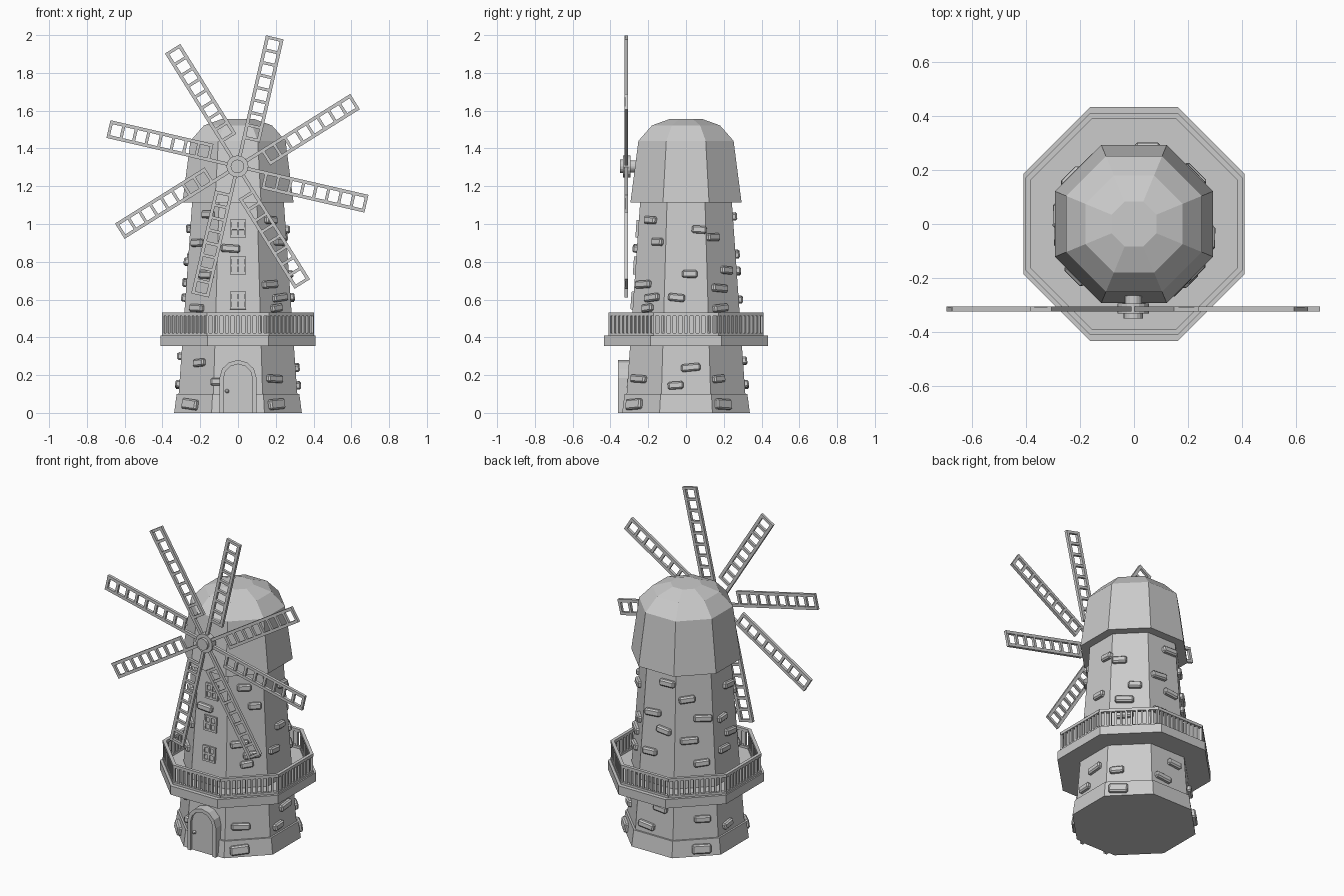
import bpy, bmesh, math, random
from mathutils import Matrix, Vector

if "Cube" in bpy.data.objects:
    bpy.data.objects.remove(bpy.data.objects["Cube"])

random.seed(4)
S = math.tan(math.pi / 8)


def finish(name, bm, bevel=0):
    bmesh.ops.recalc_face_normals(bm, faces=bm.faces)
    me = bpy.data.meshes.new(name)
    bm.to_mesh(me)
    bm.free()
    ob = bpy.data.objects.new(name, me)
    bpy.context.collection.objects.link(ob)
    if bevel:
        m = ob.modifiers.new("bevel", 'BEVEL')
        m.width = bevel
        m.segments = 1
    return ob


def octagon(ax, ay=None):
    """Corners of an octagon with flats facing x and y."""
    ay = ay or ax
    hx = (ax + ay) / 2 * S - (ay - ax) / 2
    hy = (ax + ay) / 2 * S + (ay - ax) / 2
    return [(ax, -hy), (ax, hy), (hx, ay), (-hx, ay),
            (-ax, hy), (-ax, -hy), (-hx, -ay), (hx, -ay)]


def loft(name, sections):
    """Closed solid through a stack of (corner list, z)."""
    bm = bmesh.new()
    rings = [[bm.verts.new((x, y, z)) for x, y in pts] for pts, z in sections]
    for a, b in zip(rings, rings[1:]):
        for i in range(8):
            j = (i + 1) % 8
            bm.faces.new((a[i], a[j], b[j], b[i]))
    bm.faces.new(rings[0])
    bm.faces.new(rings[-1])
    return finish(name, bm)


def box(bm, size, mat):
    bmesh.ops.create_cube(bm, size=1, matrix=mat @ Matrix.Diagonal((*size, 1)))


def radius(z):
    return 0.338 - 0.13 * z if z < 0.1 else 0.314 - 0.07 * (z - 0.1)


def wall(k, u, z):
    """Frame on facet k of the tower: x along wall, y outward, z up."""
    slope = math.atan(0.13 if z < 0.1 else 0.07)
    return (Matrix.Rotation(math.radians(45 * k - 90), 4, 'Z')
            @ Matrix.Translation((u, radius(z), z)) @ Matrix.Rotation(slope, 4, 'X'))


# tower, footing, gallery floor and cap
loft("footing", [(octagon(0.338), 0), (octagon(0.325), 0.1)])
loft("tower", [(octagon(radius(0.1)), 0.1), (octagon(radius(1.14)), 1.14)])
loft("gallery_floor", [(octagon(0.41, 0.435), 0.355), (octagon(0.41, 0.435), 0.41)])
loft("cap", [(octagon(r), z) for r, z in
             ((0.294, 1.115), (0.252, 1.44), (0.18, 1.522), (0.083, 1.557))])

# gallery railing
bm = bmesh.new()
pts = octagon(0.392, 0.4)
for i in range(8):
    a, b = Vector(pts[i]), Vector(pts[(i + 1) % 8])
    d = b - a
    rot = Matrix.Rotation(math.atan2(d.y, d.x), 4, 'Z')
    mid = (a + b) / 2
    for z in (0.415, 0.522):
        box(bm, (d.length + 0.008, 0.02, 0.018), Matrix.Translation((mid.x, mid.y, z)) @ rot)
    for j in range(11):
        p = a.lerp(b, j / 11)
        box(bm, (0.013, 0.013, 0.11), Matrix.Translation((p.x, p.y, 0.467)) @ rot)
finish("railing", bm)

# protruding stones, (offset, height) per facet counted from +x
stones = {
    0: [(.07, .97), (.02, .735), (-.05, .61), (.025, .24), (-.055, .145)],
    1: [(-.06, .93), (.03, .755), (-.03, .66), (-.03, .555), (-.07, .18), (-.06, .045)],
    2: [(.05, 1.04), (-.04, .84), (.04, .75), (-.05, .6), (.04, .275), (-.05, .15)],
    3: [(-.04, .95), (.05, .83), (-.03, .7), (.04, .56), (.04, .22), (.03, .045)],
    4: [(.05, .975), (-.03, .8), (.04, .69), (-.03, .61), (.03, .3), (-.04, .15)],
    5: [(.03, 1.05), (-.04, .9), (.04, .73), (-.02, .555), (.02, .265), (-.02, .045)],
    6: [(-.04, .87), (-.11, .165)],
    7: [(-.01, 1.02), (.05, .905), (-.04, .68), (.03, .61), (.0, .555), (-.04, .18),
        (-.05, .045)],
}
bm = bmesh.new()
for k, spots in stones.items():
    for u, z in spots:
        low = z < 0.1
        # facet tangents run opposite to the local x axis after rotation
        m = wall(k, -u, z) @ Matrix.Rotation(random.uniform(-0.12, 0.12), 4, 'Y')
        if k == 6 and z < 0.2:
            m = wall(k, -u * 0.95, z) @ Matrix.Translation((0, 0, 0))
        box(bm, (0.11 if low else random.uniform(0.075, 0.11), 0.045,
                 0.055 if low else 0.04), m)
finish("wall_stones", bm, 0.008)

# windows on the front
bm = bmesh.new()
for z in (0.595, 0.78, 0.975):
    m = wall(6, 0, z)
    box(bm, (0.08, 0.008, 0.09), m)
    for s in (-1, 0, 1):
        box(bm, (0.012, 0.024, 0.09), m @ Matrix.Translation((s * 0.037, 0, 0)))
        box(bm, (0.086, 0.022, 0.012), m @ Matrix.Translation((0, 0, s * 0.041)))
finish("windows", bm)


# door with arched surround
def arch(w, spring, top):
    arc = [(w * math.cos(math.pi * i / 6), spring + (top - spring) * math.sin(math.pi * i / 6))
           for i in range(7)]
    return [(w, 0)] + arc + [(-w, 0)]


def extrude_y(name, faces, y0, y1):
    bm = bmesh.new()
    made = [bm.faces.new([bm.verts.new((x, y0, z)) for x, z in f]) for f in faces]
    bmesh.ops.remove_doubles(bm, verts=bm.verts, dist=1e-5)
    out = bmesh.ops.extrude_face_region(bm, geom=bm.faces[:], use_keep_orig=True)
    vs = [v for v in out["geom"] if isinstance(v, bmesh.types.BMVert)]
    bmesh.ops.translate(bm, verts=vs, vec=(0, y1 - y0, 0))
    return finish(name, bm)


outer, inner = arch(0.098, 0.185, 0.28), arch(0.077, 0.18, 0.258)
extrude_y("door_surround", [(outer[i], outer[i + 1], inner[i + 1], inner[i])
                            for i in range(len(outer) - 1)], -0.28, -0.36)
extrude_y("door", [inner], -0.28, -0.344)
bm = bmesh.new()
bmesh.ops.create_uvsphere(bm, u_segments=8, v_segments=6, radius=0.011,
                          matrix=Matrix.Translation((-0.058, -0.35, 0.115)))
finish("door_knob", bm)

# sails: eight lattice arms, each with the lattice clockwise of its spar
HUB = Vector((-0.003, -0.316, 1.305))
bm = bmesh.new()
for k in range(8):
    m = Matrix.Translation(HUB) @ Matrix.Rotation(-math.radians(32 + 45 * k), 4, 'Y')
    box(bm, (0.71, 0.018, 0.018), m @ Matrix.Translation((0.355, 0, 0)))
    box(bm, (0.56, 0.018, 0.018), m @ Matrix.Translation((0.43, 0, -0.078)))
    for j in range(9):
        box(bm, (0.016, 0.016, 0.078),
            m @ Matrix.Translation((0.158 + j * 0.068, 0, -0.039)))
finish("sails", bm)

# hub and axle
bm = bmesh.new()
for r, y0, y1 in ((0.058, -0.333, -0.295), (0.036, -0.35, -0.33), (0.032, -0.3, -0.22)):
    bmesh.ops.create_cone(bm, cap_ends=True, segments=16, radius1=r, radius2=r, depth=y1 - y0,
                          matrix=Matrix.Translation((HUB.x, (y0 + y1) / 2, HUB.z))
                          @ Matrix.Rotation(math.pi / 2, 4, 'X'))
finish("hub", bm)
